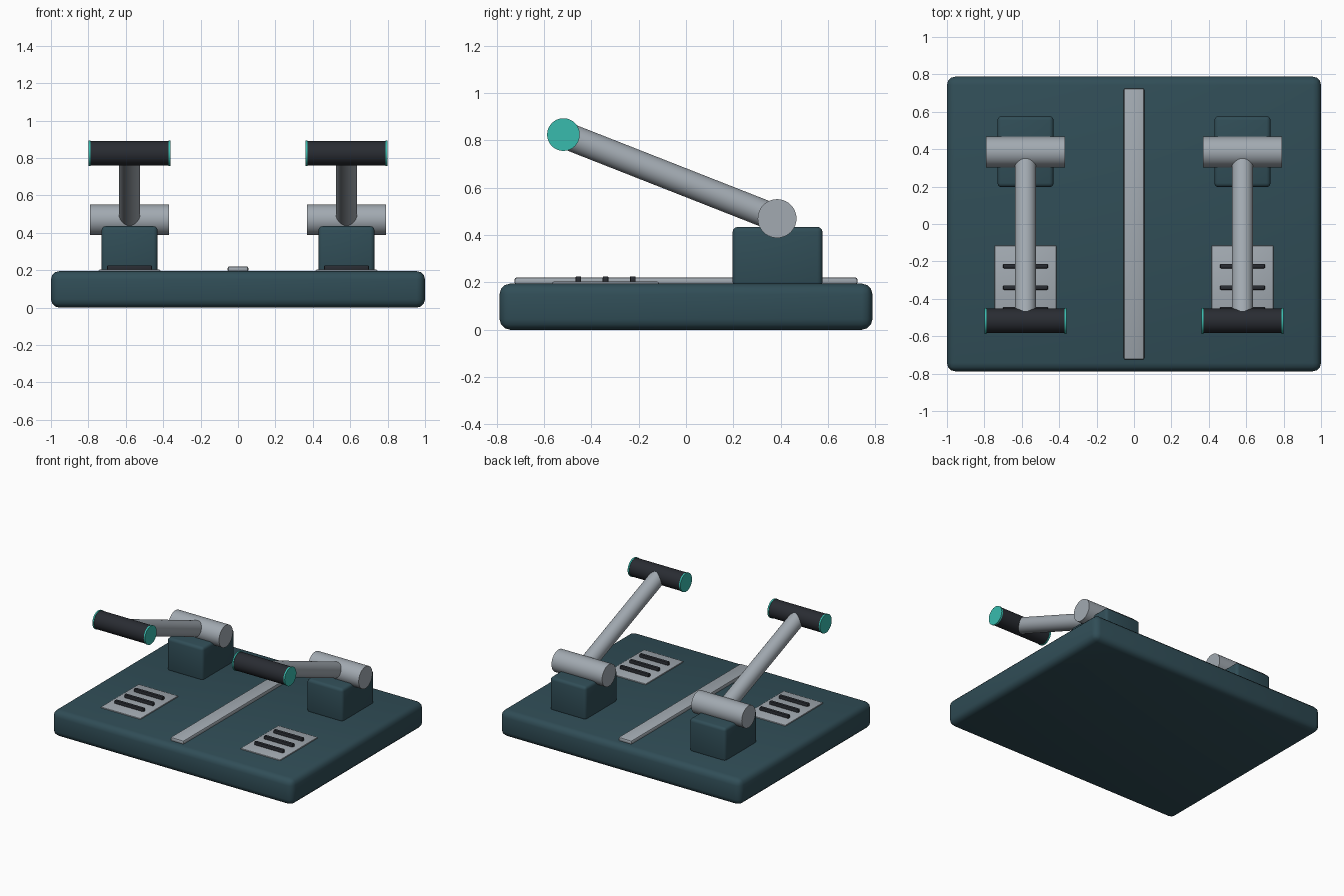
import bpy, math
from mathutils import Vector

if "Cube" in bpy.data.objects:
    bpy.data.objects.remove(bpy.data.objects["Cube"])


def material(name, color):
    m = bpy.data.materials.new(name)
    m.diffuse_color = color
    m.use_nodes = True
    m.node_tree.nodes["Principled BSDF"].inputs["Base Color"].default_value = m.diffuse_color
    return m


BODY = material("dark_teal", (0.030, 0.075, 0.095, 1))
STEEL = material("steel", (0.36, 0.40, 0.44, 1))
RUBBER = material("rubber", (0.022, 0.025, 0.032, 1))
ACCENT = material("bright_teal", (0.04, 0.50, 0.42, 1))


def finish(name, mat, bevel=0, segments=2):
    ob = bpy.context.object
    ob.name = name
    ob.data.materials.append(mat)
    if bevel:
        b = ob.modifiers.new("bevel", "BEVEL")
        b.width, b.segments = bevel, segments
        bpy.ops.object.modifier_apply(modifier="bevel")
    bpy.ops.object.shade_smooth_by_angle(angle=math.radians(30))
    return ob


def box(name, lo, hi, mat, bevel=0, segments=2):
    lo, hi = Vector(lo), Vector(hi)
    bpy.ops.mesh.primitive_cube_add(size=1, location=(lo + hi) / 2)
    bpy.context.object.scale = hi - lo
    bpy.ops.object.transform_apply(location=False, rotation=False, scale=True)
    return finish(name, mat, bevel, segments)


def rod(name, a, b, radius, mat):
    a, b = Vector(a), Vector(b)
    bpy.ops.mesh.primitive_cylinder_add(vertices=40, radius=radius, depth=(b - a).length,
                                        location=(a + b) / 2)
    bpy.context.object.rotation_euler = (b - a).to_track_quat("Z", "Y").to_euler()
    return finish(name, mat)


# Base slab and centre divider
box("base", (-1, -0.788, 0), (1, 0.788, 0.195), BODY, 0.045, 3)
box("centre_strip", (-0.055, -0.725, 0.19), (0.055, 0.725, 0.221), STEEL, 0.01)

for side, x in (("left", -0.58), ("right", 0.58)):
    # Pivot post and hinge barrel
    box(side + "_post", (x - 0.15, 0.197, 0.18), (x + 0.15, 0.577, 0.435), BODY, 0.022, 3)
    rod(side + "_hinge", (x - 0.21, 0.385, 0.47), (x + 0.21, 0.385, 0.47), 0.082, STEEL)

    # Lever arm with cross handle
    rod(side + "_arm", (x, 0.385, 0.47), (x, -0.518, 0.825), 0.057, STEEL)
    rod(side + "_grip", (x - 0.21, -0.518, 0.825), (x + 0.21, -0.518, 0.825), 0.066, RUBBER)
    for end, s in (("inner", -1), ("outer", 1)):
        rod(f"{side}_grip_cap_{end}", (x + s * 0.208, -0.518, 0.825),
            (x + s * 0.219, -0.518, 0.825), 0.069, ACCENT)

    # Foot plate with grip bars
    box(side + "_foot_plate", (x - 0.165, -0.565, 0.185), (x + 0.165, -0.115, 0.203), STEEL, 0.006)
    for i in range(3):
        y = -0.455 + i * 0.115
        box(f"{side}_foot_bar_{i + 1}", (x - 0.12, y - 0.012, 0.195), (x + 0.12, y + 0.012, 0.226),
            RUBBER, 0.005)
